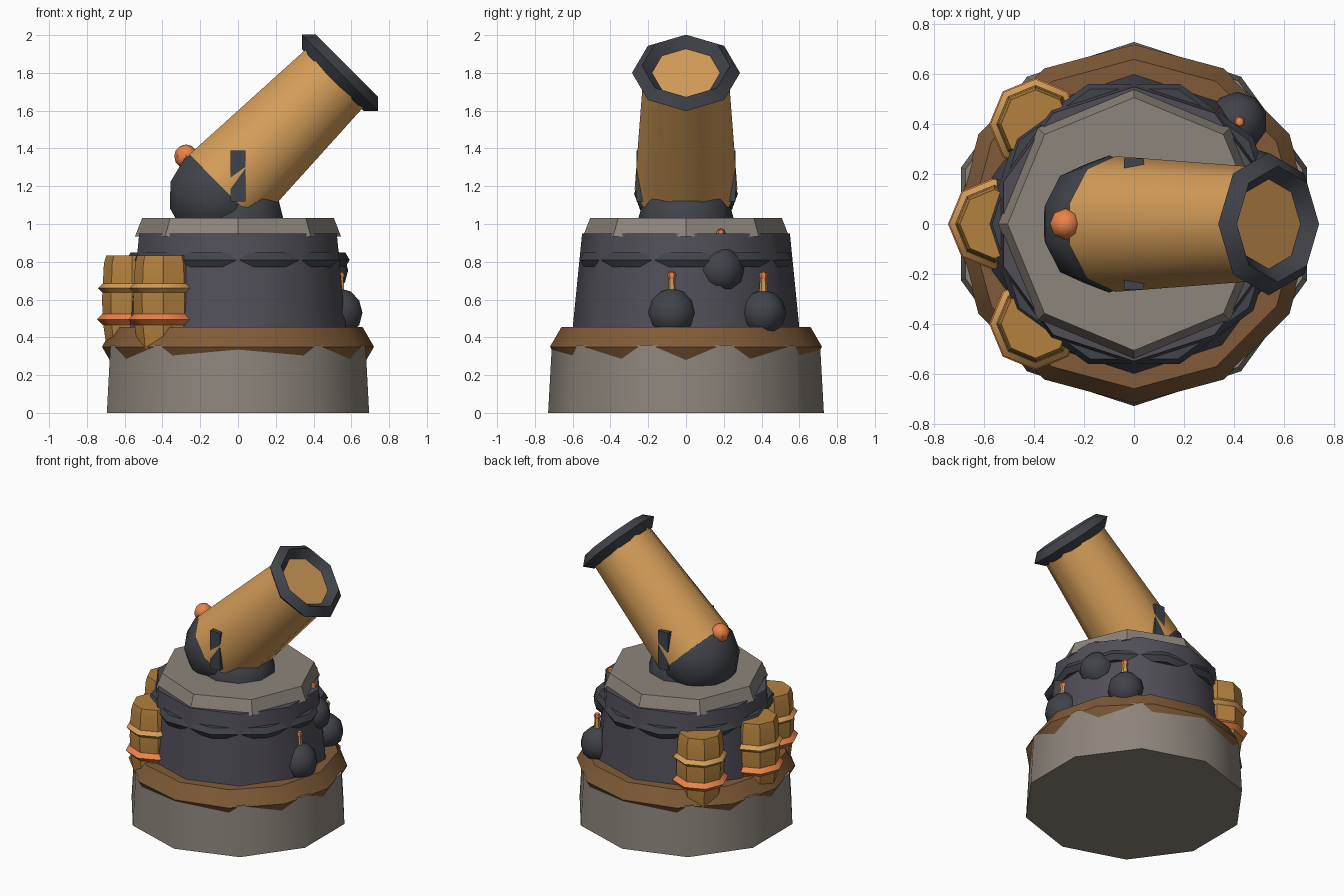
import bpy
from math import radians, pi

if "Cube" in bpy.data.objects:
    bpy.data.objects.remove(bpy.data.objects["Cube"])


def mat(name, r, g, b):
    m = bpy.data.materials.new(name)
    # sRGB to linear
    m.diffuse_color = (r ** 2.2, g ** 2.2, b ** 2.2, 1)
    m.use_nodes = True
    m.node_tree.nodes["Principled BSDF"].inputs["Base Color"].default_value = m.diffuse_color
    return m


STONE = mat("stone", 0.55, 0.515, 0.48)
EARTH = mat("brown_wood", 0.50, 0.36, 0.23)
WALL = mat("dark_wall", 0.32, 0.31, 0.345)
IRON = mat("iron", 0.26, 0.27, 0.295)
BRASS = mat("brass", 0.83, 0.61, 0.35)
WOOD = mat("keg_wood", 0.70, 0.50, 0.25)
EMBER = mat("ember", 0.92, 0.51, 0.29)
TILT = (0, radians(45), 0)


def finish(name, m):
    o = bpy.context.object
    o.name = name
    o.data.materials.append(m)
    bpy.ops.object.shade_smooth_by_angle(angle=radians(40))
    return o


def cone(name, m, n, r1, r2, p1, length, rot=(0, 0, 0), axis=(0, 0, 1)):
    """Frustum whose first end sits at p1."""
    c = [p + a * length / 2 for p, a in zip(p1, axis)]
    bpy.ops.mesh.primitive_cone_add(vertices=n, radius1=r1, radius2=r2, depth=length,
                                    location=c, rotation=rot)
    return finish(name, m)


def ring(name, m, n, k, R, r, loc, rot=(0, 0, 0)):
    bpy.ops.mesh.primitive_torus_add(major_segments=n, minor_segments=k, major_radius=R,
                                     minor_radius=r, location=loc, rotation=rot)
    return finish(name, m)


def ball(name, m, r, loc, n=10, k=6, rot=(0, 0, 0)):
    bpy.ops.mesh.primitive_uv_sphere_add(segments=n, ring_count=k, radius=r,
                                         location=loc, rotation=rot)
    return finish(name, m)


def lathe(name, m, n, profile, loc):
    """Closed turned shape from (radius, height) pairs."""
    from math import cos, sin
    verts = [(r * cos(2 * pi * i / n), r * sin(2 * pi * i / n), z)
             for r, z in profile for i in range(n)]
    faces = [(j * n + i, j * n + (i + 1) % n, (j + 1) * n + (i + 1) % n, (j + 1) * n + i)
             for j in range(len(profile) - 1) for i in range(n)]
    faces.append(tuple(range(n))[::-1])
    faces.append(tuple(range(len(verts) - n, len(verts))))
    me = bpy.data.meshes.new(name)
    me.from_pydata(verts, [], faces)
    o = bpy.data.objects.new(name, me)
    o.location = loc
    bpy.context.collection.objects.link(o)
    bpy.ops.object.select_all(action='DESELECT')
    bpy.context.view_layer.objects.active = o
    o.select_set(True)
    return finish(name, m)


# Tower
cone("stone_base", STONE, 10, 0.73, 0.71, (0, 0, 0), 0.36)
ring("base_collar", EARTH, 12, 6, 0.60, 0.12, (0, 0, 0.35))
cone("tower_wall", WALL, 10, 0.61, 0.55, (0, 0, 0.35), 0.60)
ring("wall_band", IRON, 10, 6, 0.547, 0.044, (0, 0, 0.81))
cone("tower_cap", STONE, 8, 0.545, 0.507, (0, 0, 0.935), 0.098)

# Cannon
ball("swivel_dome", IRON, 0.26, (0, 0, 1.0))
ball("breech", IRON, 0.275, (-0.10, 0, 1.16), rot=TILT)
cone("cannon_barrel", BRASS, 10, 0.272, 0.225, (-0.075, 0, 1.185), 0.87, TILT,
     (0.7071, 0, 0.7071))
ring("muzzle_ring", IRON, 8, 4, 0.233, 0.053, (0.54, 0, 1.80), TILT)
ball("breech_knob", EMBER, 0.063, (-0.275, 0, 1.358), 8, 6)
for side in (-1, 1):
    bpy.ops.mesh.primitive_cube_add(size=1, location=(0, side * 0.235, 1.255))
    bpy.context.object.scale = (0.08, 0.055, 0.27)
    finish("cannon_bracket", IRON)

# Powder kegs on the back side
for x, y in ((-0.56, 0), (-0.395, 0.40), (-0.395, -0.40)):
    lathe("keg", WOOD, 8, [(0.135, 0.34), (0.155, 0.48), (0.16, 0.60), (0.15, 0.79),
                           (0.138, 0.832)], (x, y, 0))
    ring("keg_lower_hoop", EMBER, 8, 4, 0.156, 0.03, (x, y, 0.495))
    ring("keg_upper_hoop", BRASS, 8, 4, 0.156, 0.025, (x, y, 0.66))

# Bombs hung on the right side
for x, y, z, r in ((0.535, -0.075, 0.53, 0.13), (0.415, 0.41, 0.53, 0.12),
                   (0.467, 0.185, 0.755, 0.122)):
    ball("bomb", IRON, r, (x, y, z))
    cone("bomb_fuse", BRASS, 6, 0.024, 0.017, (x + 0.008, y, z + 0.10), 0.09)
    ball("bomb_spark", EMBER, 0.024, (x + 0.008, y, z + 0.197), 6, 4)
